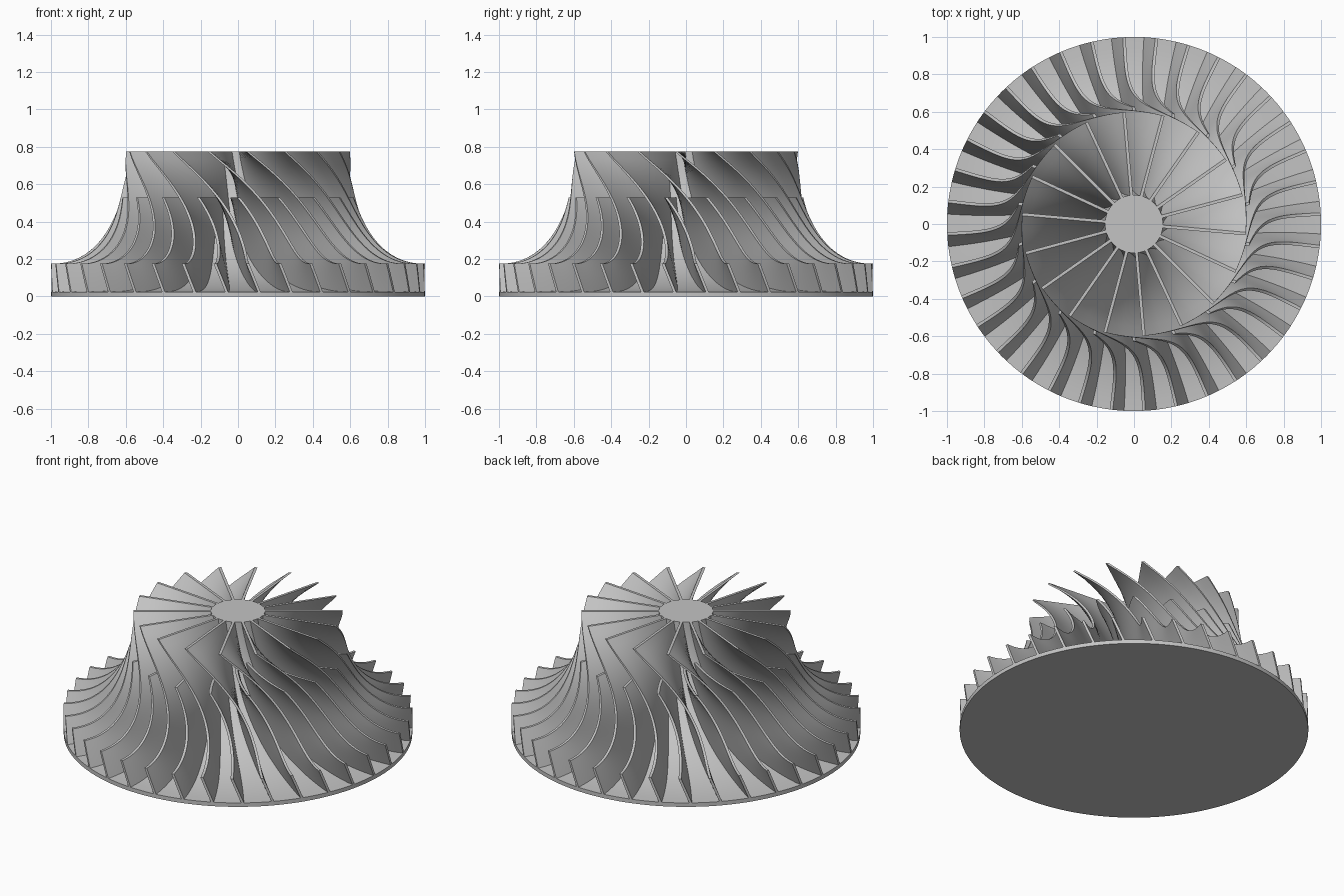
import bpy, bmesh
from math import sin, cos, asin, pi, radians

cube = bpy.data.objects.get("Cube")
if cube:
    bpy.data.objects.remove(cube, do_unlink=True)

metal = bpy.data.materials.new("grey_metal")
metal.use_nodes = True
grey = (0.55, 0.55, 0.55, 1)
metal.diffuse_color = grey
metal.node_tree.nodes["Principled BSDF"].inputs["Base Color"].default_value = grey

TOP, PLATE, HUB_R, TIP_R, RIM_Z = 0.775, 0.025, 0.155, 0.6, 0.175
COUNT, POWER = 18, 0.91


def lerp(a, b, s):
    return a + (b - a) * s


def meridian(t, s):
    """Radius and height; t runs inlet to rim, s runs hub to blade tip."""
    a = t * pi / 2
    r = 1 - lerp(1 - HUB_R, 1 - TIP_R, s) * max(cos(a), 0) ** POWER
    z = TOP - lerp(TOP - PLATE, TOP - RIM_Z, s) * sin(a) ** POWER
    return r, z


def wrap(t, s):
    """Sweep angle of the blade around the axis, steepest at the inlet."""
    hub = 41.5 * (1 - (1 - t) ** 2.4)
    tip = 38 * (1 - (1 - t) ** 3.9)
    return radians(lerp(hub, tip, s))


def finish(bm, name):
    bmesh.ops.recalc_face_normals(bm, faces=bm.faces)
    mesh = bpy.data.meshes.new(name)
    bm.to_mesh(mesh)
    bm.free()
    mesh.materials.append(metal)
    obj = bpy.data.objects.new(name, mesh)
    bpy.context.collection.objects.link(obj)
    bpy.ops.object.select_all(action='DESELECT')
    obj.select_set(True)
    bpy.context.view_layer.objects.active = obj
    bpy.ops.object.shade_smooth_by_angle(angle=radians(35))
    return obj


def make_hub():
    bm = bmesh.new()
    profile = [(0, TOP)] + [meridian(i / 32, 0) for i in range(33)] + [(1, 0), (0, 0)]
    verts = [bm.verts.new((r, 0, z)) for r, z in profile]
    edges = [bm.edges.new(pair) for pair in zip(verts, verts[1:])]
    bmesh.ops.spin(bm, geom=verts + edges, cent=(0, 0, 0), axis=(0, 0, 1),
                   angle=2 * pi, steps=144, use_merge=False)
    bmesh.ops.remove_doubles(bm, verts=bm.verts, dist=1e-5)
    return finish(bm, "hub")


def make_blade(name, start_z, rows=32, cols=8):
    bm = bmesh.new()
    sides = []
    for side in (-1, 1):
        grid = []
        for i in range(rows + 1):
            line = []
            for j in range(cols + 1):
                s = lerp(-0.025, 1, j / cols)
                depth = lerp(TOP - PLATE, TOP - RIM_Z, s)
                t0 = asin(((TOP - start_z) / depth) ** (1 / POWER)) * 2 / pi
                t = lerp(t0, 1, i / rows)
                r, z = meridian(t, s)
                a = wrap(t, s) + side * 0.008 / r
                line.append(bm.verts.new((r * cos(a), r * sin(a), z)))
            grid.append(line)
        sides.append(grid)
        for i in range(rows):
            for j in range(cols):
                bm.faces.new((grid[i][j], grid[i + 1][j],
                              grid[i + 1][j + 1], grid[i][j + 1]))
    # Close the blade thickness around its outline
    border = ([(i, 0) for i in range(rows)] + [(rows, j) for j in range(cols)]
              + [(i, cols) for i in range(rows, 0, -1)]
              + [(0, j) for j in range(cols, 0, -1)])
    for (i, j), (k, m) in zip(border, border[1:] + border[:1]):
        bm.faces.new((sides[0][i][j], sides[0][k][m], sides[1][k][m], sides[1][i][j]))
    return finish(bm, name)


def ring(first, offset):
    """Repeat one blade evenly around the axis."""
    step = 360 / COUNT
    for n in range(COUNT):
        obj = first
        if n:
            obj = first.copy()
            obj.name = f"{first.name}_{n + 1}"
            bpy.context.collection.objects.link(obj)
        obj.rotation_euler.z = radians(offset + n * step)


make_hub()
ring(make_blade("main_blade", TOP), -5)
ring(make_blade("splitter_blade", 0.53), 5)
